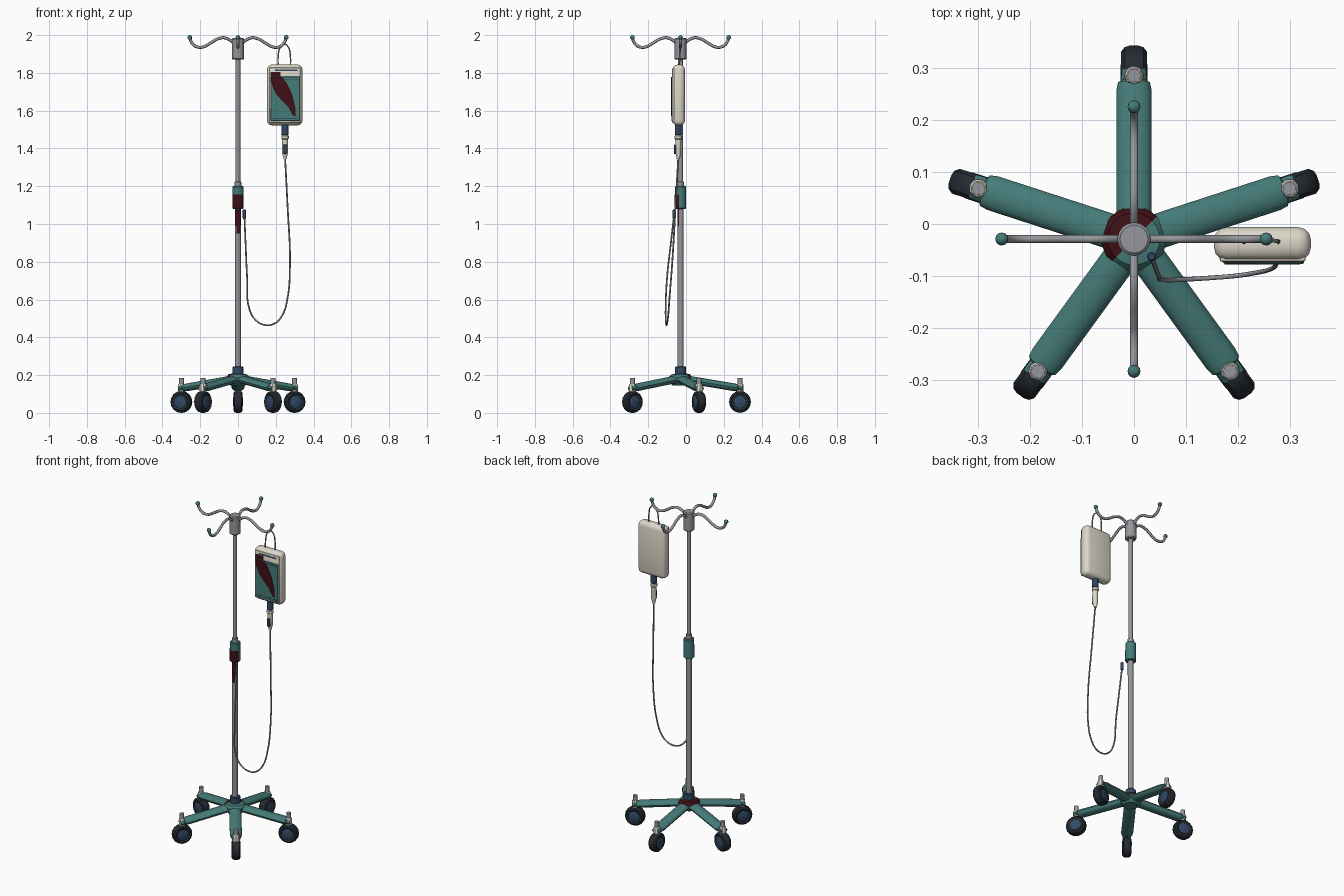
import bpy, bmesh, math
from mathutils import Matrix, Vector

if "Cube" in bpy.data.objects:
    bpy.data.objects.remove(bpy.data.objects["Cube"])

PY = -0.029                      # pole axis y
T = Matrix.Translation
R = Matrix.Rotation


def mat(name, *rgb):
    m = bpy.data.materials.new(name)
    m.diffuse_color = (*rgb, 1)
    m.use_nodes = True
    m.node_tree.nodes["Principled BSDF"].inputs["Base Color"].default_value = m.diffuse_color
    return m


TEAL = mat("teal", 0.06, 0.20, 0.19)
CREAM = mat("cream", 0.72, 0.68, 0.58)
STEEL = mat("steel", 0.30, 0.31, 0.33)
DARK = mat("rubber", 0.018, 0.024, 0.032)
NAVY = mat("navy", 0.03, 0.065, 0.13)
STAIN = mat("stain", 0.05, 0.005, 0.008)


def finish(name, bm, m, matrix=Matrix(), smooth=True):
    bmesh.ops.remove_doubles(bm, verts=bm.verts, dist=1e-6)
    bm.transform(matrix)
    bmesh.ops.recalc_face_normals(bm, faces=bm.faces)
    me = bpy.data.meshes.new(name)
    bm.to_mesh(me)
    bm.free()
    o = bpy.data.objects.new(name, me)
    bpy.context.collection.objects.link(o)
    me.materials.append(m)
    if smooth:
        bpy.ops.object.select_all(action='DESELECT')
        o.select_set(True)
        bpy.context.view_layer.objects.active = o
        bpy.ops.object.shade_smooth_by_angle(angle=math.radians(35))
    return o


def lathe(name, profile, m, matrix=Matrix(), n=16, a0=0.0, a1=360.0):
    """Spin (radius, z) points around z."""
    bm = bmesh.new()
    vs = [bm.verts.new((r, 0, z)) for r, z in profile]
    es = [bm.edges.new(p) for p in zip(vs, vs[1:])]
    bmesh.ops.spin(bm, geom=vs + es, axis=(0, 0, 1), cent=(0, 0, 0),
                   angle=math.radians(a1 - a0), steps=n)
    return finish(name, bm, m, matrix @ R(math.radians(a0), 4, 'Z'))


def cyl(name, x, y, z0, z1, r, m, n=16, c=0.003):
    return lathe(name, [(0, z0), (r - c, z0), (r, z0 + c), (r, z1 - c), (r - c, z1), (0, z1)],
                 m, T((x, y, 0)), n)


def box(name, x0, x1, y0, y1, z0, z1, m, bevel=0.0, seg=2):
    bm = bmesh.new()
    bmesh.ops.create_cube(bm, size=1)
    bm.transform(T(((x0 + x1) / 2, (y0 + y1) / 2, (z0 + z1) / 2))
                 @ Matrix.Diagonal((x1 - x0, y1 - y0, z1 - z0, 1)))
    if bevel:
        bmesh.ops.bevel(bm, geom=bm.edges[:], offset=bevel, segments=seg,
                        profile=0.5, affect='EDGES')
    return finish(name, bm, m)


def tube(name, pts, r, m, matrix=Matrix()):
    cu = bpy.data.curves.new(name, 'CURVE')
    cu.dimensions = '3D'
    cu.bevel_depth, cu.bevel_resolution, cu.resolution_u = r, 2, 5
    cu.use_fill_caps = True
    sp = cu.splines.new('BEZIER')
    sp.bezier_points.add(len(pts) - 1)
    for b, p in zip(sp.bezier_points, pts):
        b.co = matrix @ Vector(p)
        b.handle_left_type = b.handle_right_type = 'AUTO'
    o = bpy.data.objects.new(name, cu)
    bpy.context.collection.objects.link(o)
    cu.materials.append(m)
    bpy.ops.object.select_all(action='DESELECT')
    o.select_set(True)
    bpy.context.view_layer.objects.active = o
    bpy.ops.object.convert(target='MESH')
    bpy.ops.object.shade_smooth_by_angle(angle=math.radians(50))


# Five legs with casters
for i in range(5):
    at = T((0, PY, 0)) @ R(math.radians(90 + 72 * i), 4, 'Z')
    lathe(f"leg_{i}", [(0, 0), (0.034, 0), (0.034, 0.29), (0.031, 0.306), (0.025, 0.31),
                       (0.024, 0.332), (0, 0.334)], TEAL,
          at @ T((0, 0, 0.183)) @ R(math.radians(99.5), 4, 'Y') @ Matrix.Diagonal((0.6, 1, 1, 1)))
    axle = at @ T((0.315, 0, 0.058)) @ R(math.radians(90), 4, 'X')
    lathe(f"wheel_{i}", [(0.033, -0.021), (0.046, -0.025), (0.055, -0.018), (0.058, -0.008),
                         (0.058, 0.008), (0.055, 0.018), (0.046, 0.025), (0.033, 0.021)],
          DARK, axle, 16)
    lathe(f"wheel_hub_{i}", [(0, -0.026), (0.02, -0.026), (0.034, -0.021), (0.034, 0.021),
                             (0.02, 0.026), (0, 0.026)], NAVY, axle, 12)
    lathe(f"caster_socket_{i}", [(0, 0.11), (0.019, 0.11), (0.019, 0.148), (0.015, 0.154),
                                 (0, 0.154)], CREAM, at @ T((0.315, 0, 0)), 8)
    lathe(f"caster_stem_{i}", [(0, 0.15), (0.013, 0.15), (0.013, 0.184), (0, 0.184)],
          STEEL, at @ T((0.315, 0, 0)), 12)

# Hub, collar and pole
axis = T((0, PY, 0))
lathe("base_hub", [(0, 0.145), (0.04, 0.145), (0.062, 0.165), (0.062, 0.188), (0.05, 0.203),
                   (0.03, 0.207), (0, 0.207)], TEAL, axis, 24)
cyl("pole_collar", 0, PY, 0.2, 0.245, 0.03, NAVY)
cyl("lower_pole", 0, PY, 0.2, 1.1, 0.016, STEEL)
cyl("upper_pole", 0, PY, 1.08, 1.9, 0.0125, STEEL)
cyl("height_clamp", 0, PY, 1.08, 1.2, 0.03, TEAL, c=0.004)
cyl("clamp_ring", 0, PY, 1.19, 1.225, 0.018, STEEL)
cyl("pole_head", 0, PY, 1.87, 1.985, 0.032, STEEL, c=0.005)

# Four hooks with ball tips
HOOK = [(0.015, 1.95), (0.042, 1.973), (0.072, 1.986), (0.11, 1.979), (0.15, 1.955),
        (0.19, 1.936), (0.225, 1.941), (0.246, 1.962), (0.255, 1.988)]
for i in range(4):
    at = axis @ R(math.radians(90 * i), 4, 'Z')
    tube(f"hook_{i}", [(d, 0, z) for d, z in HOOK], 0.008, STEEL, at)
    bm = bmesh.new()
    bmesh.ops.create_uvsphere(bm, u_segments=12, v_segments=8, radius=0.0125)
    finish(f"hook_tip_{i}", bm, TEAL, at @ T((0.255, 0, 1.9875)))

# Hanging fluid pack
box("pack_body", 0.154, 0.341, -0.07, -0.006, 1.522, 1.844, CREAM, 0.025, 3)
box("pack_rim", 0.165, 0.331, -0.073, -0.06, 1.535, 1.828, CREAM, 0.005)
box("pack_panel", 0.172, 0.328, -0.077, -0.065, 1.545, 1.78, TEAL, 0.003, 1)
box("panel_line", 0.18, 0.32, -0.078, -0.07, 1.764, 1.768, NAVY)
box("panel_foot", 0.18, 0.32, -0.078, -0.07, 1.556, 1.56, NAVY)
box("pack_slot", 0.195, 0.315, -0.0745, -0.07, 1.809, 1.817, NAVY)
tube("pack_hanger", [(0.212, -0.035, 1.835), (0.213, -0.033, 1.89), (0.222, -0.03, 1.933),
                     (0.245, -0.03, 1.952), (0.268, -0.032, 1.933), (0.277, -0.033, 1.89),
                     (0.278, -0.035, 1.835)], 0.004, STEEL)

# Outlet, drip chamber and line
DX, DY = 0.249, -0.041
cyl("pack_outlet", DX, DY, 1.47, 1.53, 0.018, NAVY)
lathe("drip_chamber", [(0, 1.472), (0.012, 1.472), (0.02, 1.466), (0.02, 1.452), (0.016, 1.448),
                       (0.015, 1.375), (0.008, 1.345), (0, 1.345)], CREAM, T((DX, DY, 0)))
box("drip_clip", DX - 0.009, DX + 0.009, DY - 0.022, DY - 0.008, 1.37, 1.42, NAVY, 0.002, 1)
tube("fluid_line", [(DX, DY, 1.355), (0.262, -0.055, 1.1), (0.275, -0.074, 0.78),
                    (0.261, -0.088, 0.6), (0.235, -0.094, 0.518), (0.195, -0.1, 0.474),
                    (0.145, -0.104, 0.465), (0.095, -0.107, 0.49), (0.06, -0.108, 0.55),
                    (0.048, -0.1, 0.72), (0.04, -0.08, 0.9), (0.034, -0.064, 1.04)],
     0.0045, STEEL)
cyl("line_connector", 0.034, -0.063, 1.028, 1.076, 0.009, NAVY, 12)


# Stains: thin patches just above the surfaces
def patch(name, pts):
    bm = bmesh.new()
    f = bm.faces.new([bm.verts.new((x, -0.0785, z)) for x, z in pts])
    ext = bmesh.ops.extrude_face_region(bm, geom=[f])
    bmesh.ops.translate(bm, vec=(0, 0.003, 0),
                        verts=[v for v in ext['geom'] if isinstance(v, bmesh.types.BMVert)])
    finish(name, bm, STAIN, smooth=False)


patch("panel_stain", [(0.174, 1.778), (0.235, 1.778), (0.262, 1.74), (0.285, 1.69), (0.303, 1.62),
                      (0.306, 1.572), (0.29, 1.575), (0.265, 1.62), (0.235, 1.65),
                      (0.2, 1.69), (0.18, 1.735)])
box("rim_stain", 0.172, 0.225, -0.0742, -0.07, 1.78, 1.806, STAIN)
lathe("clamp_stain", [(0.0307, 1.085), (0.0307, 1.155)], STAIN, axis, 12, 190, 345)
lathe("pole_stain", [(0.0166, 0.99), (0.0166, 1.082)], STAIN, axis, 8, 205, 335)
lathe("pole_drip", [(0.0166, 0.95), (0.0166, 0.992)], STAIN, axis, 5, 245, 305)
lathe("hub_stain", [(0.0622, 0.189), (0.0505, 0.2045), (0.03, 0.2085)], STAIN, axis, 14, 45, 225)
